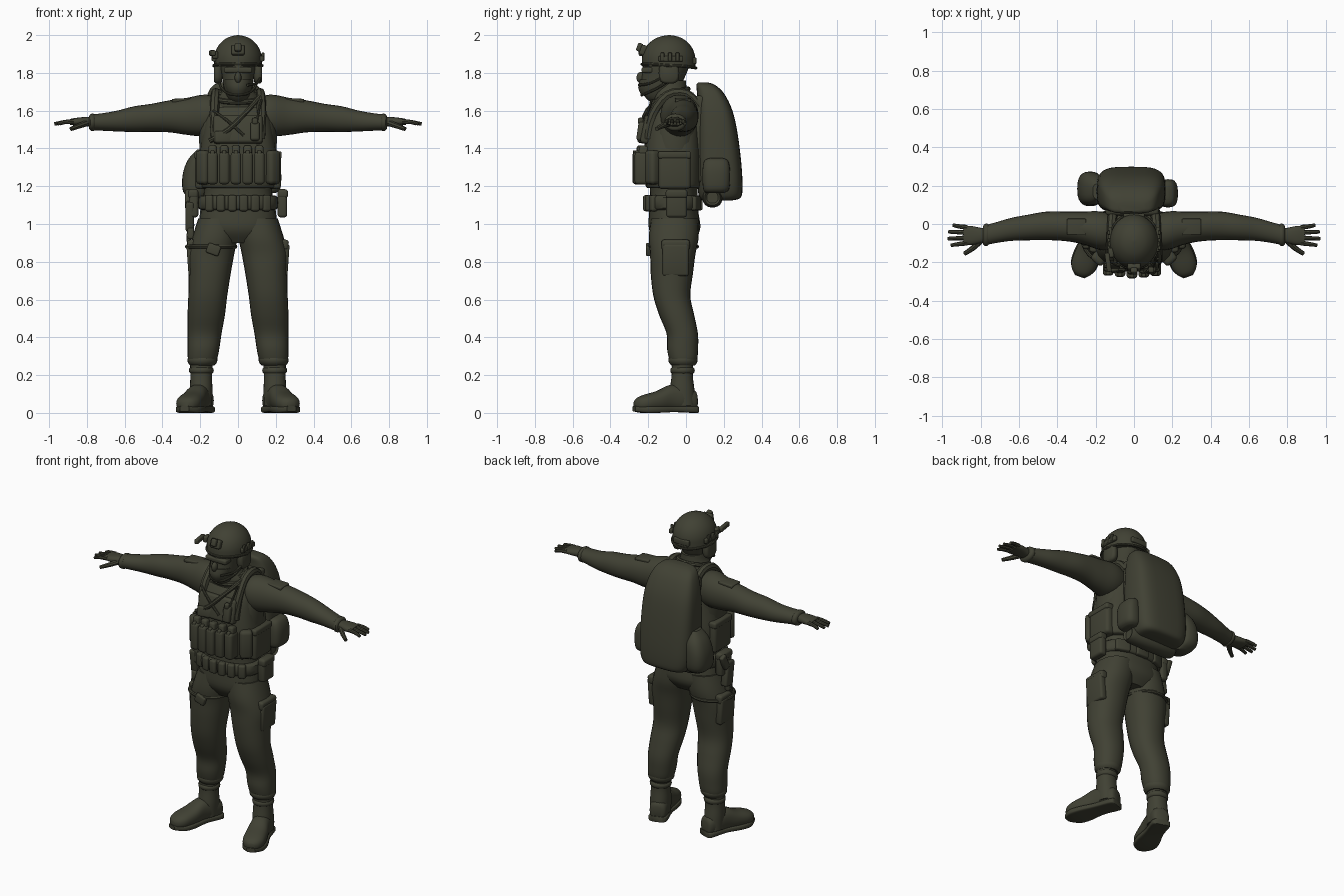
import bpy, bmesh, math
from mathutils import Vector, Matrix

olive = bpy.data.materials.new("dark_olive")
olive.diffuse_color = (0.052, 0.053, 0.034, 1)


def finish(name, bm, angle=40):
    bmesh.ops.recalc_face_normals(bm, faces=bm.faces)
    me = bpy.data.meshes.new(name)
    bm.to_mesh(me)
    bm.free()
    me.materials.append(olive)
    ob = bpy.data.objects.new(name, me)
    bpy.context.collection.objects.link(ob)
    bpy.context.view_layer.objects.active = ob
    ob.select_set(True)
    bpy.ops.object.shade_smooth_by_angle(angle=math.radians(angle))
    ob.select_set(False)
    return ob


def skin(name, rings):
    bm = bmesh.new()
    vs = [[bm.verts.new(p) for p in r] for r in rings]
    n = len(vs[0])
    for a, b in zip(vs, vs[1:]):
        for i in range(n):
            bm.faces.new((a[i], a[(i + 1) % n], b[(i + 1) % n], b[i]))
    bm.faces.new(vs[0])
    bm.faces.new(vs[-1])
    return finish(name, bm)


def spline(st, k=4):
    # smooth interpolation between stations
    st = [Vector(s) for s in st]
    out = []
    for i in range(len(st) - 1):
        p0, p1, p2, p3 = st[max(i - 1, 0)], st[i], st[i + 1], st[min(i + 2, len(st) - 1)]
        for j in range(k):
            t = j / k
            out.append(p1 + 0.5 * t * ((p2 - p0) + t * ((2 * p0 - 5 * p1 + 4 * p2 - p3)
                       + t * (3 * p1 - p0 - 3 * p2 + p3))))
    return out + [st[-1]]


def loft(name, st, axis='z', power=2.0, s=1, mat=Matrix(), n=24, k=4):
    # stations: x, y, z, half width, half depth; axis is the run direction
    u, v = {'z': ((1, 0, 0), (0, 1, 0)), 'x': ((0, 1, 0), (0, 0, 1)),
            'y': ((1, 0, 0), (0, 0, 1))}[axis]
    u, v = Vector(u), Vector(v)
    rings = []
    for q in spline(st, k):
        ring = []
        for i in range(n):
            a = 2 * math.pi * i / n
            c, d = math.cos(a), math.sin(a)
            c = math.copysign(abs(c) ** (2 / power), c)
            d = math.copysign(abs(d) ** (2 / power), d)
            p = mat @ (Vector(q[:3]) + u * c * max(q[3], .001) + v * d * max(q[4], .001))
            ring.append((p.x * s, p.y, p.z))
        rings.append(ring)
    return skin(name, rings)


def tube(name, pts, r, s=1, tip=1.0, n=8):
    pts = spline([(x * s, y, z) for x, y, z in pts], 3)
    rings = []
    for i, p in enumerate(pts):
        d = pts[min(i + 1, len(pts) - 1)] - pts[max(i - 1, 0)]
        q = d.to_track_quat('Z', 'Y')
        f = r * (1 + (tip - 1) * i / (len(pts) - 1))
        rings.append([p + q @ Vector((f * math.cos(6.28319 * j / n), f * math.sin(6.28319 * j / n), 0))
                      for j in range(n)])
    return skin(name, rings)


def box(name, loc, size, rot=(0, 0, 0), bev=0.3):
    bm = bmesh.new()
    bmesh.ops.create_cube(bm, size=1)
    bmesh.ops.scale(bm, vec=size, verts=bm.verts)
    bmesh.ops.bevel(bm, geom=bm.edges[:], offset=bev * min(size), segments=3, affect='EDGES', profile=.5)
    for i, ax in enumerate('XYZ'):
        bmesh.ops.rotate(bm, matrix=Matrix.Rotation(math.radians(rot[i]), 3, ax), verts=bm.verts)
    bmesh.ops.translate(bm, vec=loc, verts=bm.verts)
    return finish(name, bm, 35)


def ball(name, loc, rad):
    bm = bmesh.new()
    bmesh.ops.create_uvsphere(bm, u_segments=24, v_segments=14, radius=1)
    bmesh.ops.scale(bm, vec=rad, verts=bm.verts)
    bmesh.ops.translate(bm, vec=loc, verts=bm.verts)
    return finish(name, bm)


# body
loft("torso", [(0, -.06, .90, .13, .09), (0, -.06, .97, .20, .135), (0, -.065, 1.07, .20, .13),
               (0, -.065, 1.18, .18, .125), (0, -.065, 1.32, .20, .13), (0, -.06, 1.48, .205, .135),
               (0, -.05, 1.59, .19, .115), (0, -.05, 1.66, .14, .09), (0, -.06, 1.71, .08, .07)], power=2.4)
loft("neck_scarf", [(0, -.07, 1.62, .13, .10), (0, -.075, 1.67, .115, .10), (0, -.085, 1.71, .085, .09),
                    (0, -.08, 1.76, .07, .08)])
for z, r in ((1.665, .115), (1.695, .095)):
    tube("scarf_fold", [(r * math.cos(i * .7854), -.075 + r * .9 * math.sin(i * .7854),
                         z + .02 * math.sin(i * .7854)) for i in range(9)], .014)

# head and face mask
loft("head", [(0, -.14, 1.64, .03, .04), (0, -.15, 1.67, .055, .065), (0, -.14, 1.72, .075, .10),
              (0, -.12, 1.78, .085, .115), (0, -.10, 1.86, .095, .12), (0, -.09, 1.93, .07, .08)])
ball("nose", (0, -.24, 1.775), (.018, .022, .03))
box("brow_goggles", (0, -.205, 1.815), (.15, .06, .03))
loft("mouth_guard", [(0, -.17, 1.68, .05, .065), (0, -.175, 1.72, .065, .078), (0, -.165, 1.765, .075, .08)], k=3)

# helmet
prof = [(1.835, 1.0), (1.855, 1.0), (1.89, .985), (1.925, .90), (1.955, .75), (1.98, .53), (1.994, .28), (2.0, .03)]
loft("helmet", [(0, -.088 - .004 * f, z, .127 * f, .142 * f) for z, f in prof], n=32)
tube("helmet_rim", [(.128 * math.cos(i * .5236), -.09 + .143 * math.sin(i * .5236), 1.838 - .012 * math.sin(i * .5236) ** 2
                     + .02 * max(0, -math.sin(i * .5236))) for i in range(13)], .008)
box("front_mount", (0, -.225, 1.92), (.07, .035, .055), (-20, 0, 0))
box("mount_bracket", (0, -.245, 1.935), (.035, .03, .045), (-20, 0, 0))
box("helmet_lamp", (-.135, -.20, 1.905), (.025, .10, .03), (0, 0, 8))
box("lamp_mount", (-.12, -.15, 1.895), (.03, .05, .04))
box("rear_band", (0, .045, 1.865), (.11, .02, .035))
for s in (1, -1):
    box("side_rail", (s * .125, -.08, 1.875), (.022, .13, .03))
    for i in range(3):
        box("rail_block", (s * .132, -.125 + i * .04, 1.885), (.016, .02, .045))
    # ear defenders
    loft("ear_cup", [(.085, -.09, 1.80, .042, .047), (.10, -.09, 1.80, .053, .056),
                     (.118, -.09, 1.80, .053, .056), (.128, -.09, 1.80, .042, .046)], 'x', 3, s, k=2)
    tube("chin_strap", [(.10, -.09, 1.76), (.088, -.15, 1.72), (.05, -.215, 1.69), (0, -.235, 1.682)], .007, s)
tube("microphone", [(.12, -.12, 1.78), (.10, -.19, 1.745), (.05, -.25, 1.735)], .007)

arm = [(.08, -.04, 1.58, .08, .08), (.17, -.035, 1.575, .10, .11), (.27, -.02, 1.57, .085, .098),
       (.36, -.012, 1.57, .077, .085), (.46, -.010, 1.562, .074, .074), (.55, -.018, 1.555, .067, .068),
       (.64, -.028, 1.545, .06, .055), (.72, -.045, 1.54, .054, .046), (.775, -.058, 1.538, .052, .042)]
leg = [(.10, -.06, 1.03, .11, .125), (.122, -.065, .93, .12, .132), (.142, -.07, .84, .122, .12),
       (.150, -.075, .74, .112, .112), (.160, -.075, .62, .103, .098), (.168, -.05, .52, .099, .093),
       (.177, -.02, .42, .09, .083), (.183, -.018, .34, .084, .082), (.188, -.015, .285, .077, .074),
       (.192, -.015, .25, .062, .056)]
shaft = [(.193, -.018, .28, .062, .058), (.195, -.02, .2, .057, .056), (.195, -.02, .12, .06, .065),
         (.195, -.015, .04, .058, .065)]
shoe = [(0, .075, .06, .03, .04), (0, .06, .065, .05, .058), (0, 0, .075, .058, .07),
        (0, -.07, .078, .058, .07), (0, -.14, .062, .066, .055), (0, -.21, .052, .066, .045),
        (0, -.25, .047, .048, .034), (0, -.268, .045, .022, .018)]
for s in (1, -1):
    # arms and hands
    loft("arm", arm, 'x', 2.1, s)
    loft("cuff", [(.755, -.055, 1.538, .05, .038), (.765, -.056, 1.538, .058, .046),
                  (.78, -.058, 1.538, .057, .044), (.788, -.058, 1.538, .045, .033)], 'x', 2, s, k=2)
    loft("palm", [(.76, -.058, 1.54, .033, .026), (.80, -.06, 1.542, .04, .025), (.85, -.06, 1.542, .05, .021),
                  (.89, -.058, 1.54, .048, .016)], 'x', 2.5, s, n=16)
    for i, ln in enumerate((.945, .968, .972, .955)):
        y = -.018 - i * .027
        tube("finger", [(.87, y, 1.543), (.915, y + .006 - i * .004, 1.54), (ln, y + .012 - i * .008, 1.53)],
             .0135, s, .65)
    tube("thumb", [(.80, -.085, 1.535), (.84, -.125, 1.52), (.885, -.155, 1.503)], .018, s, .6)
    box("sleeve_patch", (s * .30, -.015, 1.655), (.10, .085, .02), (0, s * 3, 0))
    # legs and boots
    loft("trouser_leg", leg, 'z', 2.2, s)
    loft("trouser_cuff", [(.19, -.015, .25, .062, .06), (.189, -.016, .265, .076, .074),
                          (.188, -.016, .285, .079, .077), (.187, -.016, .30, .07, .07)], 'z', 2, s, k=2)
    loft("boot_shaft", shaft, 'z', 2.2, s)
    turn = Matrix.Translation((.195, -.018, 0)) @ Matrix.Rotation(math.radians(19), 4, 'Z')
    loft("boot_foot", shoe, 'y', 2.4, s, turn)
    loft("boot_sole", [(0, .078, .018, .035, .018), (0, .06, .018, .057, .018), (0, -.05, .02, .057, .016),
                       (0, -.15, .018, .072, .018), (0, -.22, .018, .066, .018), (0, -.272, .022, .026, .014)],
         'y', 5, s, turn)
    loft("boot_collar", [(.194, -.018, .205, .05, .05), (.194, -.018, .215, .064, .063),
                         (.194, -.018, .235, .064, .063), (.194, -.018, .245, .05, .05)], 'z', 2, s, k=2)
    # thigh pockets
    box("thigh_pocket", (s * .245, -.055, .81), (.045, .14, .17), (0, s * 4, 0))
    box("pocket_flap", (s * .243, -.055, .89), (.05, .15, .055), (0, s * 4, 0))
    # vest shoulder straps and side pouches
    tube("shoulder_strap", [(.12, -.195, 1.45), (.125, -.175, 1.58), (.12, -.10, 1.68), (.115, 0, 1.69),
                            (.11, .07, 1.62)], .025, s)
    box("side_pouch", (s * .195, -.06, 1.285), (.065, .17, .20), (0, 0, 0))
    box("side_pouch_flap", (s * .199, -.06, 1.365), (.065, .175, .04))
    box("corner_pouch", (s * .18, -.175, 1.30), (.075, .07, .18), (0, 0, s * 40))
    box("belt_side_pouch", (s * .235, -.05, 1.11), (.05, .11, .15))
    box("belt_pouch_flap", (s * .238, -.05, 1.16), (.054, .115, .045))

# vest
loft("vest", [(0, -.065, 1.19, .19, .135), (0, -.068, 1.21, .205, .148), (0, -.07, 1.33, .21, .152),
              (0, -.07, 1.44, .195, .148), (0, -.065, 1.55, .175, .135), (0, -.06, 1.62, .145, .105)], power=3)
box("chest_panel", (0, -.205, 1.50), (.26, .05, .15), (-12, 0, 0))
for i in range(5):
    x = -.135 + i * .062
    box("magazine_pouch", (x, -.243 + abs(x) * .12, 1.295), (.056, .085, .17))
    box("magazine_top", (x, -.24 + abs(x) * .12, 1.375), (.044, .05, .08), (-6, 0, 0))
    box("pouch_strap", (x, -.268 + abs(x) * .12, 1.345), (.022, .03, .09))
box("radio", (.09, -.235, 1.49), (.05, .045, .10), (-8, 0, 0))
box("radio_knob", (.09, -.24, 1.545), (.03, .03, .035))
tube("radio_aerial", [(.10, -.225, 1.54), (.11, -.20, 1.60), (.125, -.18, 1.66)], .006)
box("utility_pouch", (-.07, -.225, 1.46), (.11, .04, .065), (-8, 0, 12))
tube("diagonal_sling", [(-.15, -.215, 1.44), (-.05, -.235, 1.50), (.05, -.205, 1.60), (.12, -.12, 1.68)], .013)
tube("chest_cord", [(-.13, -.19, 1.60), (-.06, -.225, 1.55), (.03, -.24, 1.47)], .008)

# belt
loft("belt", [(0, -.065, 1.075, .195, .13), (0, -.065, 1.085, .212, .143), (0, -.065, 1.14, .212, .143),
              (0, -.065, 1.15, .195, .13)], power=2.5, k=2)
for i in range(6):
    x = -.15 + i * .06
    box("belt_pouch", (x, -.208 + x * x * 1.6, 1.11), (.046, .04, .085), (0, 0, x * 150))
for x in (-.13, 0, .13):
    box("rear_belt_pouch", (x, .07 - abs(x) * .15, 1.11), (.09, .035, .075), (0, 0, -x * 150))

# holster and pistol on one hip
box("holster", (-.255, -.065, 1.04), (.045, .075, .16), (8, 0, 0))
box("pistol_grip", (-.265, -.015, 1.13), (.03, .045, .10), (-25, 0, 0))
box("holster_tip", (-.25, -.08, .95), (.035, .045, .06))
tube("holster_drop_strap", [(-.24, -.06, 1.0), (-.262, -.08, .94), (-.255, -.10, .88)], .012)
tube("thigh_band", [(-.142 + .128 * math.cos(i * .7854), -.07 + .128 * math.sin(i * .7854), .88) for i in range(9)], .011)
box("thigh_pouch", (-.13, -.198, .865), (.07, .03, .055), (0, 20, 0))

# backpack and its side pockets
loft("backpack", [(-.015, .165, 1.125, .12, .08), (-.015, .18, 1.14, .155, .11), (-.015, .18, 1.20, .175, .119),
                  (-.015, .175, 1.32, .18, .118), (-.015, .165, 1.48, .178, .108), (-.015, .152, 1.60, .168, .094),
                  (-.015, .13, 1.69, .145, .072), (-.015, .105, 1.735, .115, .05), (-.015, .09, 1.75, .07, .025)],
     power=3.6, n=32)
loft("right_pack_pocket", [(.17, .155, 1.165, .03, .05), (.175, .16, 1.19, .05, .07), (.178, .16, 1.28, .05, .073),
                           (.17, .16, 1.335, .04, .062), (.165, .16, 1.35, .015, .03)], power=2.8)
loft("left_pack_pocket", [(-.20, .17, 1.13, .04, .045), (-.225, .18, 1.17, .065, .085), (-.228, .185, 1.26, .065, .088),
                          (-.21, .18, 1.34, .055, .075), (-.19, .17, 1.395, .025, .04)], power=2.6)
loft("lower_roll", [(-.16, .14, 1.14, .03, .03), (-.15, .14, 1.14, .05, .05), (.14, .14, 1.14, .05, .05),
                    (.155, .14, 1.14, .03, .03)], 'x', 2.3, k=2)
box("pack_back_panel", (-.01, .075, 1.45), (.28, .06, .46))
